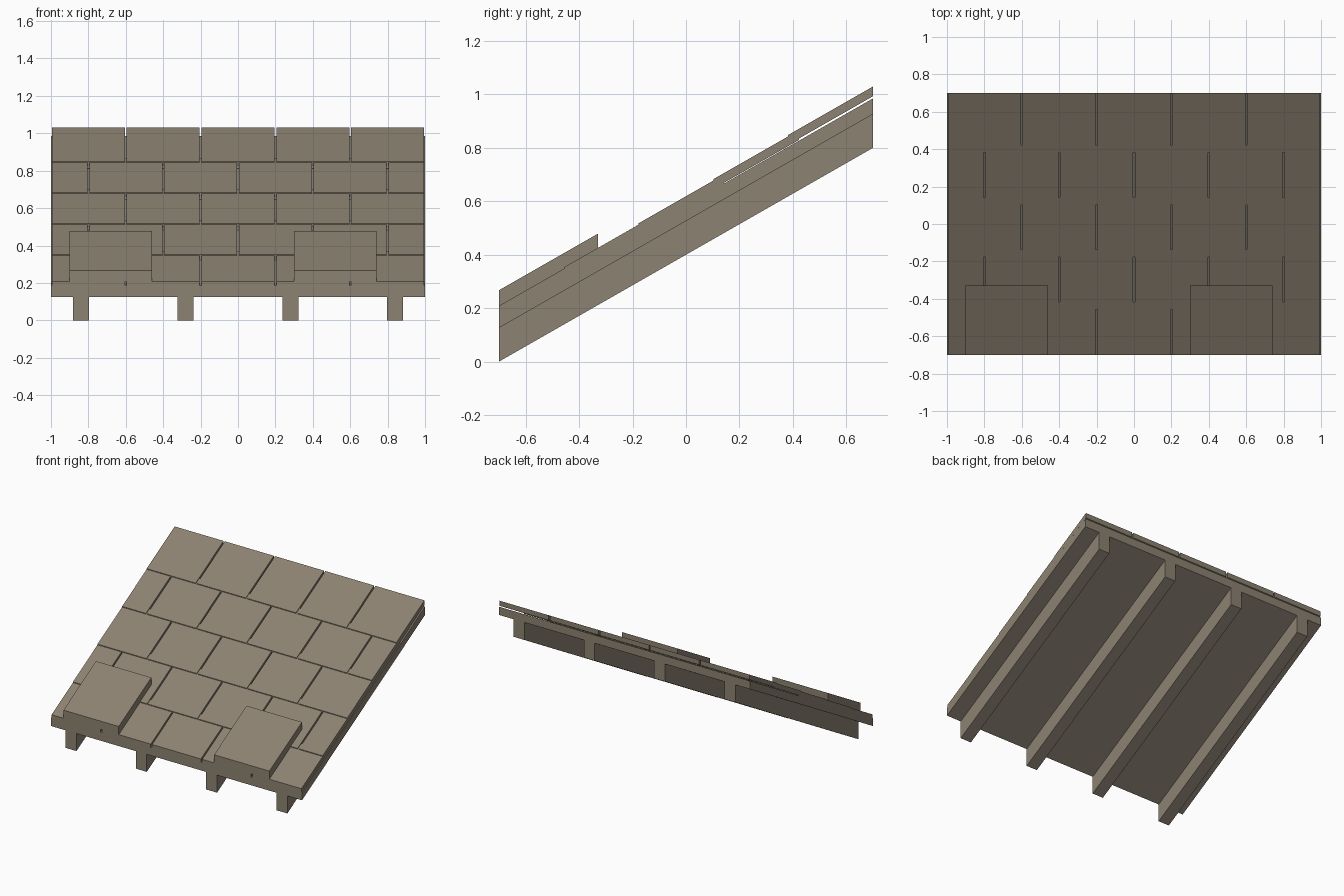
import bpy

if "Cube" in bpy.data.objects:
    bpy.data.objects.remove(bpy.data.objects["Cube"])

SLOPE = 0.8 / 1.4      # rise of the roof over its depth
Y0, Y1 = -0.7, 0.7     # eave and ridge ends

wood = bpy.data.materials.new("weathered grey brown")
wood.diffuse_color = (0.262, 0.223, 0.168, 1)
wood.use_nodes = True
wood.node_tree.nodes["Principled BSDF"].inputs["Base Color"].default_value = wood.diffuse_color


def slab(name, x0, x1, y0, y1, low, high):
    """Sloped board with plumb ends; low/high are heights measured at the eave."""
    verts = []
    for x in (x0, x1):
        for y, h in ((y0, low), (y1, low), (y1, high), (y0, high)):
            verts.append((x, y, h + (y - Y0) * SLOPE))
    faces = [(3, 2, 1, 0), (4, 5, 6, 7), (0, 1, 5, 4),
             (1, 2, 6, 5), (2, 3, 7, 6), (3, 0, 4, 7)]
    mesh = bpy.data.meshes.new(name)
    mesh.from_pydata(verts, [], faces)
    mesh.materials.append(wood)
    obj = bpy.data.objects.new(name, mesh)
    bpy.context.collection.objects.link(obj)
    return obj


# Rafters under the deck
for i in range(4):
    cx = -0.84 + 0.56 * i
    slab(f"rafter_{i + 1}", cx - 0.043, cx + 0.043, Y0, Y1, 0, 0.127)

# Deck
slab("deck", -1, 1, Y0, Y1, 0.126, 0.185)

# Overlapping shingle rows, every second one shifted by half a shingle
for row in range(5):
    front = -0.737 + 0.2797 * row
    lift = 0.0053 * row
    shift = 0.2 * (row % 2)
    for i in range(5 + row % 2):
        left = max(-1, -1 + 0.4 * i - shift)
        right = min(1, -0.6 + 0.4 * i - shift)
        slab(f"shingle_{row + 1}_{i + 1}", left + 0.005, right - 0.005,
             max(Y0, front), min(Y1, front + 0.32), 0.172 + lift, 0.2085 + lift)

# Loose thick shingles lying at the eave
for i, x in enumerate((-0.9, 0.3)):
    slab(f"loose_shingle_{i + 1}", x, x + 0.44, Y0, -0.33, 0.208, 0.267)
